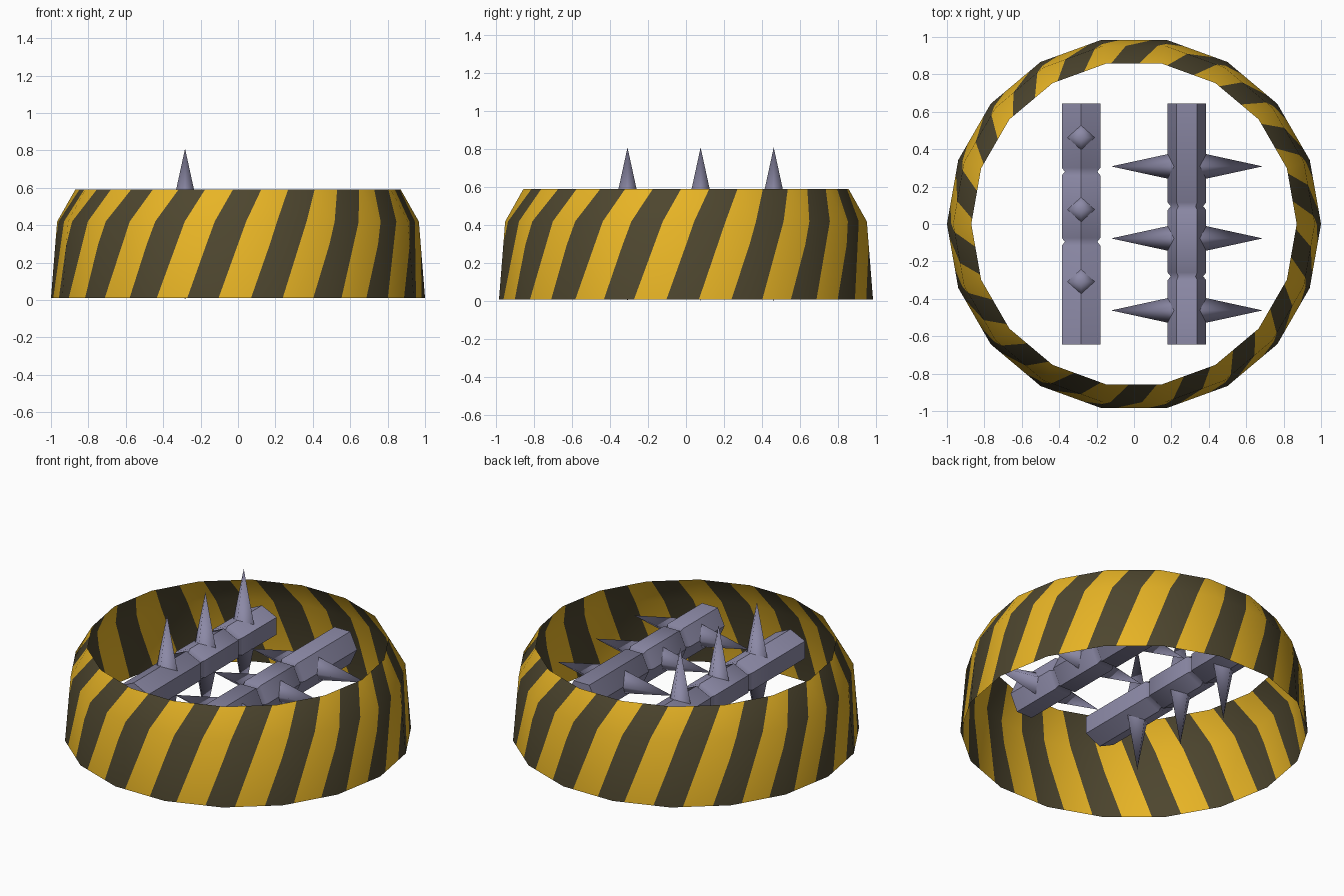
import bpy, bmesh, math
from mathutils import Vector, Matrix

if "Cube" in bpy.data.objects:
    bpy.data.objects.remove(bpy.data.objects["Cube"])


def material(name, rgb):
    m = bpy.data.materials.new(name)
    m.diffuse_color = (*rgb, 1)
    m.use_nodes = True
    m.node_tree.nodes["Principled BSDF"].inputs["Base Color"].default_value = m.diffuse_color
    return m


YELLOW = material("warning yellow", (0.86, 0.49, 0.02))
DARK = material("dark stripe", (0.075, 0.061, 0.028))
STEEL = material("purple grey steel", (0.26, 0.25, 0.38))


def add_object(name, bm, mats, smooth=True):
    mesh = bpy.data.meshes.new(name)
    for f in bm.faces:
        f.smooth = smooth
    bm.to_mesh(mesh)
    bm.free()
    for m in mats:
        mesh.materials.append(m)
    ob = bpy.data.objects.new(name, mesh)
    bpy.context.collection.objects.link(ob)
    return ob


# Striped ring: a flat strip is cut along slanted lines, coloured, then wrapped
SIDES = 18
STRIPES = 18
PHASE = -0.3      # stripe start, in stripe periods
LEVELS = [(0.0, 1.0, 0.01, 0.08), (0.43, 0.967, 0.42, 0.3), (0.71, 0.87, 0.59, 0.5)]  # strip y, radius, height, normal z


def wrap(co):
    """Strip position to ring position and smooth normal."""
    i = min(int(co.x), SIDES - 1)
    f = co.x - i
    lo, hi = (LEVELS[0], LEVELS[1]) if co.y < LEVELS[1][0] else (LEVELS[1], LEVELS[2])
    t = (co.y - lo[0]) / (hi[0] - lo[0])
    r, z, nz = (lo[k] + t * (hi[k] - lo[k]) for k in (1, 2, 3))
    a, b = (2 * math.pi * k / SIDES for k in (i, i + 1))
    d = Vector((math.cos(a), math.sin(a), 0)).lerp(Vector((math.cos(b), math.sin(b), 0)), f)
    flat = d.normalized() * math.sqrt(1 - nz * nz)
    return Vector((d.x * r, d.y * r, z)), Vector((flat.x, flat.y, nz))


bm = bmesh.new()
rows = [[bm.verts.new((i, lv[0], 0)) for i in range(SIDES + 1)] for lv in LEVELS]
for low, high in zip(rows, rows[1:]):
    for i in range(SIDES):
        bm.faces.new((low[i], low[i + 1], high[i + 1], high[i]))
period = SIDES / STRIPES
for k in range(-4, 2 * STRIPES + 4):
    bmesh.ops.bisect_plane(bm, geom=bm.verts[:] + bm.edges[:] + bm.faces[:], dist=1e-5,
                           plane_co=((k / 2 + PHASE) * period, 0, 0),
                           plane_no=Vector((1, -1, 0)).normalized())
for f in bm.faces:
    c = f.calc_center_median()
    f.material_index = 1 if ((c.x - c.y) / period - PHASE) % 1 < 0.5 else 0
bm.verts.index_update()
normals = []
for v in bm.verts:
    v.co, n = wrap(v.co)
    normals.append(n)
ring = add_object("striped_ring", bm, [YELLOW, DARK])
ring.data.normals_split_custom_set_from_vertices(normals)

# Spiked bars: one upright, the other turned on its side and end for end
HEX = [(0.103, 0.055), (0.0, 0.103), (-0.103, 0.055), (-0.103, -0.055), (0.0, -0.103), (0.103, -0.055)]
MID_Z = 0.405


def bar_mesh():
    bm = bmesh.new()
    stations = [(-0.645, 1)]
    for n in (-0.095, 0.28):
        stations += [(n - 0.02, 1), (n, 0.84), (n + 0.02, 1)]
    stations.append((0.645, 1))
    loops = [[bm.verts.new((x * s, y, z * s)) for x, z in HEX] for y, s in stations]
    for a, b in zip(loops, loops[1:]):
        for i in range(6):
            j = (i + 1) % 6
            bm.faces.new((a[i], a[j], b[j], b[i]))
    bm.faces.new(loops[0])
    bm.faces.new(loops[-1])
    bmesh.ops.recalc_face_normals(bm, faces=bm.faces[:])
    # long ridges and end rims stay sharp, the grooves are smooth
    for e in bm.edges:
        d = e.verts[0].co - e.verts[1].co
        e.smooth = abs(d.y) < 1e-4 and abs(e.verts[0].co.y) < 0.6
    return bm


def spike_mesh():
    bm = bmesh.new()
    for y in (-0.308, 0.077, 0.462):
        for side in (0, math.pi):
            # four-sided spike from the bar's core outward
            bmesh.ops.create_cone(bm, segments=4, radius1=0.088, radius2=0, depth=MID_Z, cap_ends=False,
                                  matrix=Matrix.Translation((0, y, 0)) @ Matrix.Rotation(side, 4, 'Y')
                                  @ Matrix.Translation((0, 0, MID_Z / 2)))
    return bm


upright = Matrix.Translation((-0.283, 0, MID_Z))
sideways = (Matrix.Translation((0.283, 0, MID_Z)) @ Matrix.Rotation(math.pi, 4, 'Z')
            @ Matrix.Rotation(math.pi / 2, 4, 'Y'))
for label, place in (("upright", upright), ("sideways", sideways)):
    for part, make in (("bar", bar_mesh), ("spikes", spike_mesh)):
        bm = make()
        bm.transform(place)
        add_object(f"{label}_{part}", bm, [STEEL])
